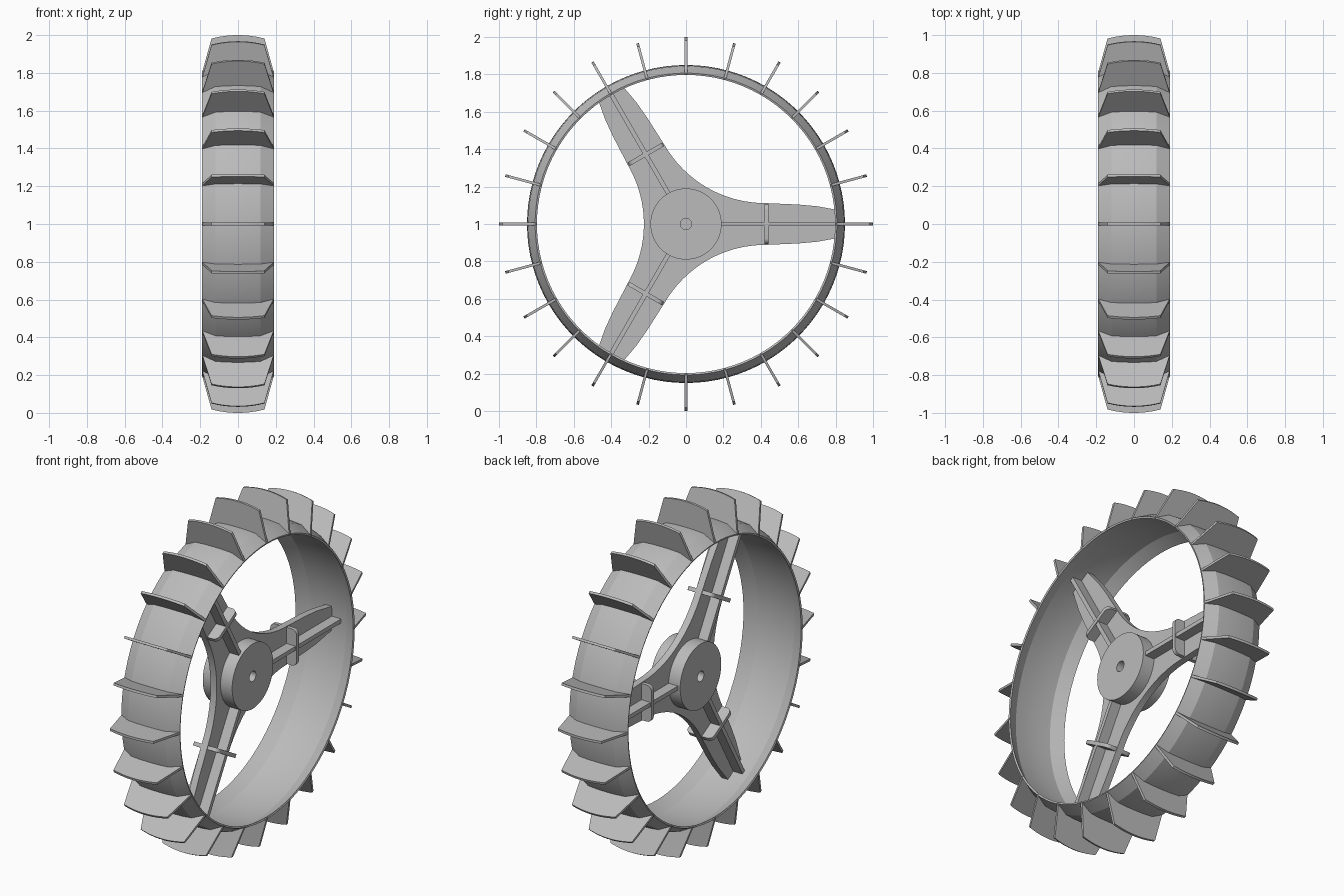
import bpy, bmesh
from math import pi, sin, cos, radians
from mathutils import Matrix, Vector

if "Cube" in bpy.data.objects:
    bpy.data.objects.remove(bpy.data.objects["Cube"])

grey = bpy.data.materials.new("plain grey")
grey.use_nodes = True
grey.diffuse_color = (0.5, 0.5, 0.5, 1)
grey.node_tree.nodes["Principled BSDF"].inputs["Base Color"].default_value = (0.5, 0.5, 0.5, 1)

X, Y, Z = Vector((1, 0, 0)), Vector((0, 1, 0)), Vector((0, 0, 1))
CENTRE = Z  # wheel axis runs along x at this height


def finish(name, bm, smooth=None):
    bmesh.ops.recalc_face_normals(bm, faces=bm.faces)
    mesh = bpy.data.meshes.new(name)
    bm.to_mesh(mesh)
    bm.free()
    mesh.materials.append(grey)
    ob = bpy.data.objects.new(name, mesh)
    ob.location = CENTRE
    bpy.context.collection.objects.link(ob)
    if smooth:
        bpy.ops.object.select_all(action='DESELECT')
        ob.select_set(True)
        bpy.context.view_layer.objects.active = ob
        bpy.ops.object.shade_smooth_by_angle(angle=radians(smooth))
    return ob


def slab(name, points, a, b, thick, offset=Vector(), turn=0, smooth=None):
    """Flat outline in the a-b plane, thickened both ways, turned about the axle."""
    n = a.cross(b)
    bm = bmesh.new()
    face = bm.faces.new([bm.verts.new(offset + a * u + b * v - n * thick / 2) for u, v in points])
    ext = bmesh.ops.extrude_face_region(bm, geom=[face])
    bmesh.ops.translate(bm, verts=[g for g in ext["geom"] if isinstance(g, bmesh.types.BMVert)], vec=n * thick)
    bmesh.ops.rotate(bm, verts=bm.verts, cent=(0, 0, 0), matrix=Matrix.Rotation(turn, 3, 'X'))
    return finish(name, bm, smooth)


def revolve(name, profile, steps, smooth):
    """Closed (x, radius) profile spun about the axle."""
    bm = bmesh.new()
    rings = [[bm.verts.new((x, r * cos(2 * pi * i / steps), r * sin(2 * pi * i / steps)))
              for i in range(steps)] for x, r in profile]
    for k, ring in enumerate(rings):
        nxt = rings[(k + 1) % len(rings)]
        for i in range(steps):
            j = (i + 1) % steps
            bm.faces.new((ring[i], ring[j], nxt[j], nxt[i]))
    return finish(name, bm, smooth)


# Crowned thin rim with angled shoulders
half = [(0.19, 0.807), (0.12, 0.844), (0.06, 0.849)]
outer = half + [(0, 0.85)] + [(-x, r) for x, r in reversed(half)]
inner = [(x * 0.98, r - 0.01) for x, r in reversed(outer)]
revolve("rim", outer + inner, 96, 20)

# Hub drum with axle hole
revolve("hub", [(-0.095, 0.19), (0.095, 0.19), (0.095, 0.03), (-0.095, 0.03)], 64, 30)

# Three-armed web: concave arcs between arms, tapering tips
R, D = 0.62, 0.845
web = []
for k in range(3):
    t = k * 2 * pi / 3
    arm = [(0.6, -0.104), (0.7, -0.095), (0.838, -0.07)]
    arm += [(u, -v) for u, v in reversed(arm)]
    web += [(u * cos(t) - v * sin(t), u * sin(t) + v * cos(t)) for u, v in arm]
    mid = t + pi / 3
    for i in range(17):
        a = mid + pi + radians(30 - 60 * i / 16)
        web.append((D * cos(mid) + R * cos(a), D * sin(mid) + R * sin(a)))
slab("spoke_web", web, Y, Z, 0.04, smooth=25)

# Rounded outline for the cross ribs
W, H, C = 0.085, 0.107, 0.03
cross = []
for k, (sx, sz) in enumerate([(1, 1), (-1, 1), (-1, -1), (1, -1)]):
    for i in range(6):
        a = k * pi / 2 + i * pi / 10
        cross.append((sx * (W - C) + C * cos(a), sz * (H - C) + C * sin(a)))

# Lengthwise and cross ribs on each arm
rib = [(-0.08, 0.17), (0.08, 0.17), (0.08, 0.838), (-0.08, 0.838)]
for k in range(3):
    t = k * 2 * pi / 3
    slab(f"spoke_rib_{k + 1}", rib, X, Y, 0.024, turn=t)
    slab(f"cross_rib_{k + 1}", cross, X, Z, 0.022, offset=Y * 0.43, turn=t, smooth=30)

# Paddle lugs: tapered sides, arched tip, base following the rim
tip = [(0.14 - 0.28 * i / 12, 1 - 0.018 * (1 - i / 6) ** 2) for i in range(13)]
base = [(-x, r - 0.005) for x, r in half]
lug = tip + base + [(-x, r) for x, r in reversed(base)]
for k in range(24):
    slab(f"lug_{k + 1}", lug, X, Y, 0.014, turn=k * pi / 12)
